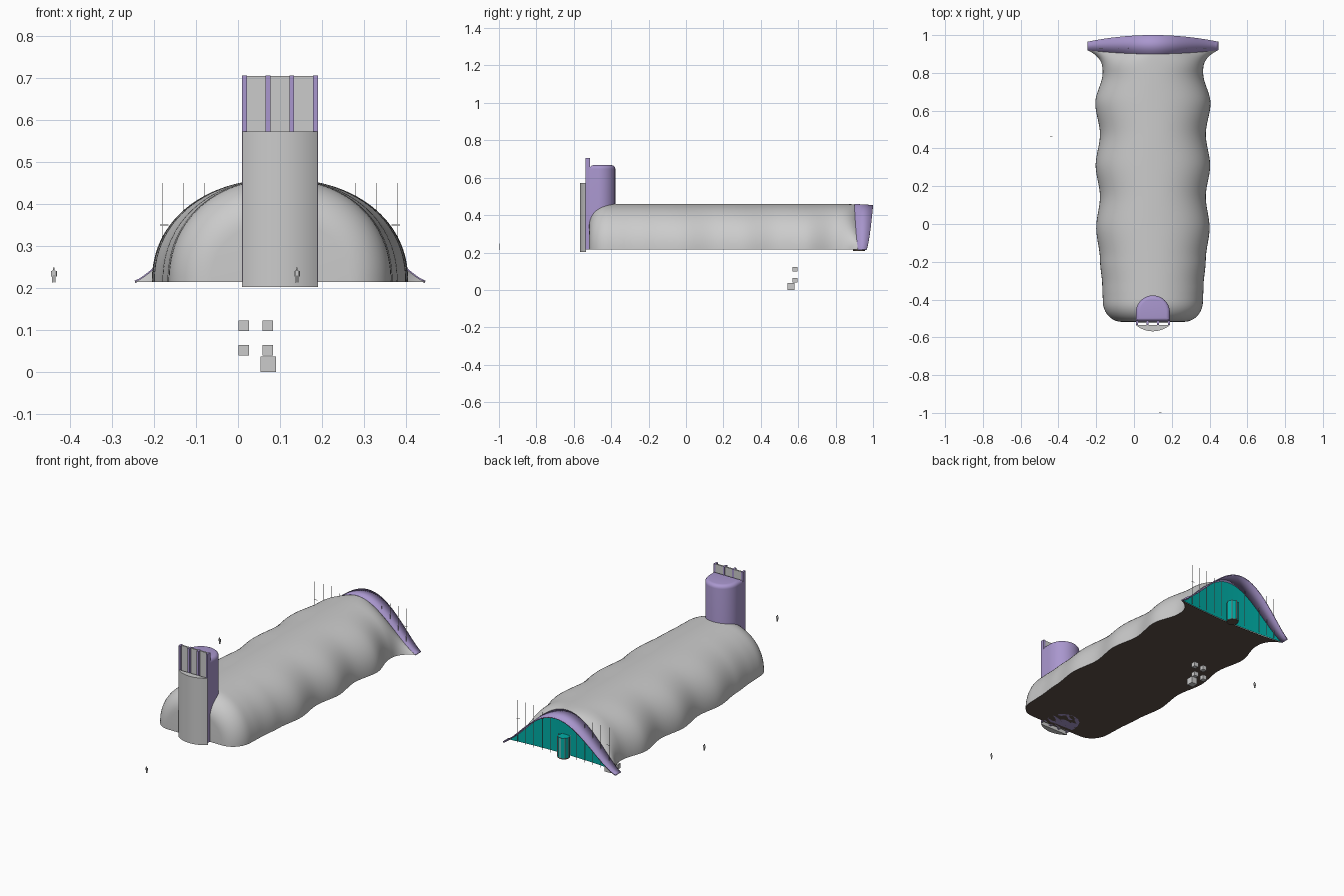
import bpy, bmesh, math
from mathutils import Matrix

if "Cube" in bpy.data.objects:
    bpy.data.objects.remove(bpy.data.objects["Cube"])

CX, Z0 = 0.1, 0.215          # hall axis and ground level
N = 64                       # steps across the hall


def material(name, rgb):
    m = bpy.data.materials.new(name)
    m.diffuse_color = (*rgb, 1)
    m.use_nodes = True
    m.node_tree.nodes["Principled BSDF"].inputs["Base Color"].default_value = m.diffuse_color
    return m


PURPLE = material("purple", (0.40, 0.31, 0.62))
TEAL = material("teal", (0.0, 0.42, 0.38))
BROWN = material("brown", (0.11, 0.08, 0.065))


def finish(name, bm, mat=None, smooth=True):
    bmesh.ops.remove_doubles(bm, verts=bm.verts, dist=1e-5)
    bmesh.ops.recalc_face_normals(bm, faces=bm.faces)
    me = bpy.data.meshes.new(name)
    bm.to_mesh(me)
    bm.free()
    o = bpy.data.objects.new(name, me)
    bpy.context.collection.objects.link(o)
    if mat:
        me.materials.append(mat)
    if smooth:
        bpy.ops.object.select_all(action='DESELECT')
        o.select_set(True)
        bpy.context.view_layer.objects.active = o
        bpy.ops.object.shade_smooth_by_angle(angle=math.radians(35))
    return o


def loft(name, rows, mat=None, cap=False):
    bm = bmesh.new()
    vs = [[bm.verts.new(p) for p in r] for r in rows]
    for a, b in zip(vs, vs[1:]):
        for i in range(len(a) - 1):
            bm.faces.new((a[i], a[i + 1], b[i + 1], b[i]))
    if cap:
        bm.faces.new(vs[0])
    return finish(name, bm, mat)


def boxes(name, specs, mat=None):
    """specs: (x0, x1, y0, y1, z0, z1)"""
    bm = bmesh.new()
    for x0, x1, y0, y1, z0, z1 in specs:
        m = Matrix.Translation(((x0 + x1) / 2, (y0 + y1) / 2, (z0 + z1) / 2))
        m = m @ Matrix.Diagonal((x1 - x0, y1 - y0, z1 - z0, 1))
        bmesh.ops.create_cube(bm, size=1, matrix=m)
    return finish(name, bm, mat, smooth=False)


def prism(name, outline, z0, z1, mat=None, bevel=0):
    bm = bmesh.new()
    f = bm.faces.new([bm.verts.new((x, y, z0)) for x, y in outline])
    top = bmesh.ops.extrude_face_region(bm, geom=[f])['geom']
    bmesh.ops.translate(bm, verts=[g for g in top if isinstance(g, bmesh.types.BMVert)], vec=(0, 0, z1 - z0))
    if bevel:
        edges = [e for e in bm.edges if all(v.co.z > z1 - 1e-4 for v in e.verts)]
        bmesh.ops.bevel(bm, geom=edges, offset=bevel, segments=5, profile=0.5, affect='EDGES')
    return finish(name, bm, mat)


# ---- hall shell: super-elliptic sections with wavy width, flaring into a bell arch
U = [i / N * 2 - 1 for i in range(N + 1)]
KEYS = [(-0.41, .265), (-0.33, .268), (-0.19, .28), (-0.02, .30), (0.145, .28), (0.31, .303),
        (0.475, .28), (0.64, .305), (0.80, .266)]


def width(y):
    for (a, wa), (b, wb) in zip(KEYS, KEYS[1:]):
        if y <= b:
            s = (y - a) / (b - a)
            return wa + (wb - wa) * s * s * (3 - 2 * s)
    return KEYS[-1][1]


def bell(u):
    return .345 * u, .242 * max(0, (math.cos(math.pi * u) + 1) / 2) ** .65


def front_y(u):
    return .90 + .02 * u * u


def section(y, w, h, t):
    pts, e = [], 2 / 2.15
    for u in U:
        a = u * math.pi / 2
        x = w * math.copysign(abs(math.sin(a)) ** e, u)
        z = h * max(0, math.cos(a)) ** e
        bx, bz = bell(u)
        s = t ** 3
        yy = y + (front_y(u) - y) * t
        pts.append((CX + x + (bx - x) * s, yy, Z0 + z + (bz - z) * s))
    return pts


stations = []
for i in range(10):                                    # rounded front end
    t = (1 - i / 9) * math.pi / 2
    d = 0.1 * (1 - math.cos(t))
    stations.append((-0.41 - 0.108 * math.sin(t), .265 - d, .245 - d, 0))
for i in range(1, 61):                                 # wavy length
    y = -0.41 + 1.21 * i / 60
    stations.append((y, width(y), .245, 0))
stations += [(.80, .266, .245, i / 12) for i in range(1, 13)]   # flare

loft("hall_shell", [section(*s) for s in stations], cap=True)

# ---- floor
floor = []
for y, w, h, t in stations:
    hw = w + (.345 - w) * t ** 3
    floor.append([(CX + hw * u, y + (front_y(u) - y) * t, Z0) for u in U[::4]])
loft("floor", floor, BROWN)

# ---- projecting arch and glazed end wall
edge = [(CX + bell(u)[0], front_y(u), Z0 + bell(u)[1]) for u in U]
lip = [(x, 1.0 - .035 * u * u, Z0 + (z - Z0) * .975) for (x, y, z), u in zip(edge, U)]
arch = loft("entrance_arch", [edge, lip], PURPLE)
sol = arch.modifiers.new("thickness", 'SOLIDIFY')
sol.thickness = 0.006
sol.offset = 0
loft("glass_wall", [[(x, y + .004, z) for x, y, z in edge], [(x, y + .004, Z0) for x, y, z in edge]], TEAL)

# ---- thin mullions, tall ones piercing the arch, and rails
r, mull = .0008, []
for s in (-1, 1):
    for d in (.08, .13, .18, .23, .28):
        top = .45 if d in (.18, .23, .28) else .425
        x, y = CX + s * d, .93
        mull.append((x - r, x + r, y - r, y + r, Z0, top))
    xa, xb = sorted((CX + s * .265, CX + s * .285))
    mull.append((xa, xb, .93 - r, .93 + r, .349, .351))
boxes("mullions", mull)

# ---- revolving door
ring = [(CX + .032 * math.cos(k * math.pi / 4), .925 + .032 * math.sin(k * math.pi / 4)) for k in range(8)]
prism("revolving_door", ring, Z0, .325, TEAL)
prism("door_base", ring, Z0 - .006, Z0, BROWN)
boxes("door_posts", [(x - .002, x + .002, y - .002, y + .002, Z0, .328) for x, y in ring])

# ---- tower: D-shaped shaft with rounded top
shaft = [(CX + .09 * math.cos(k * math.pi / 28), -.468 + .09 * math.sin(k * math.pi / 28)) for k in range(29)]
prism("tower", shaft + [(.01, -.515), (.19, -.515)], Z0, .667, PURPLE, bevel=.02)

# ---- curved front screen (circle segment), crown panel and fins
R = (.09 ** 2 + .033 ** 2) / (2 * .033)
A = math.asin(.09 / R)
seg = [(CX + R * math.sin(a), -.535 - .033 + R - R * math.cos(a)) for a in (A * (k / 12 - 1) for k in range(25))]
prism("front_screen", seg, .203, .573)
boxes("crown_panel", [(.012, .188, -.523, -.515, Z0, .705)])
boxes("crown_fins", [(x, x + .011, -.536, -.512, Z0, .706) for x in (.01, .066, .122, .179)], PURPLE)

# ---- loose blocks below the hall
blocks = [(x, x + .025, .57, .595, z, z + .025) for x in (.001, .058) for z in (.098, .04)]
boxes("loose_blocks", blocks + [(.054, .091, .544, .581, 0, .037)])


# ---- flat standing figures for scale
def figure(name, x, y):
    t = .001
    parts = [(-.002, .002, .030, .036), (-.004, .004, .016, .029)]
    for s in (-1, 1):
        parts.append((*sorted((s * .001, s * .004)), 0, .017))
        parts.append((*sorted((s * .005, s * .007)), .014, .028))
    boxes(name, [(x + a, x + b, y - t, y + t, .213 + c, .213 + d) for a, b, c, d in parts])


figure("person_side", -.438, .465)
figure("person_front", .14, -.999)
